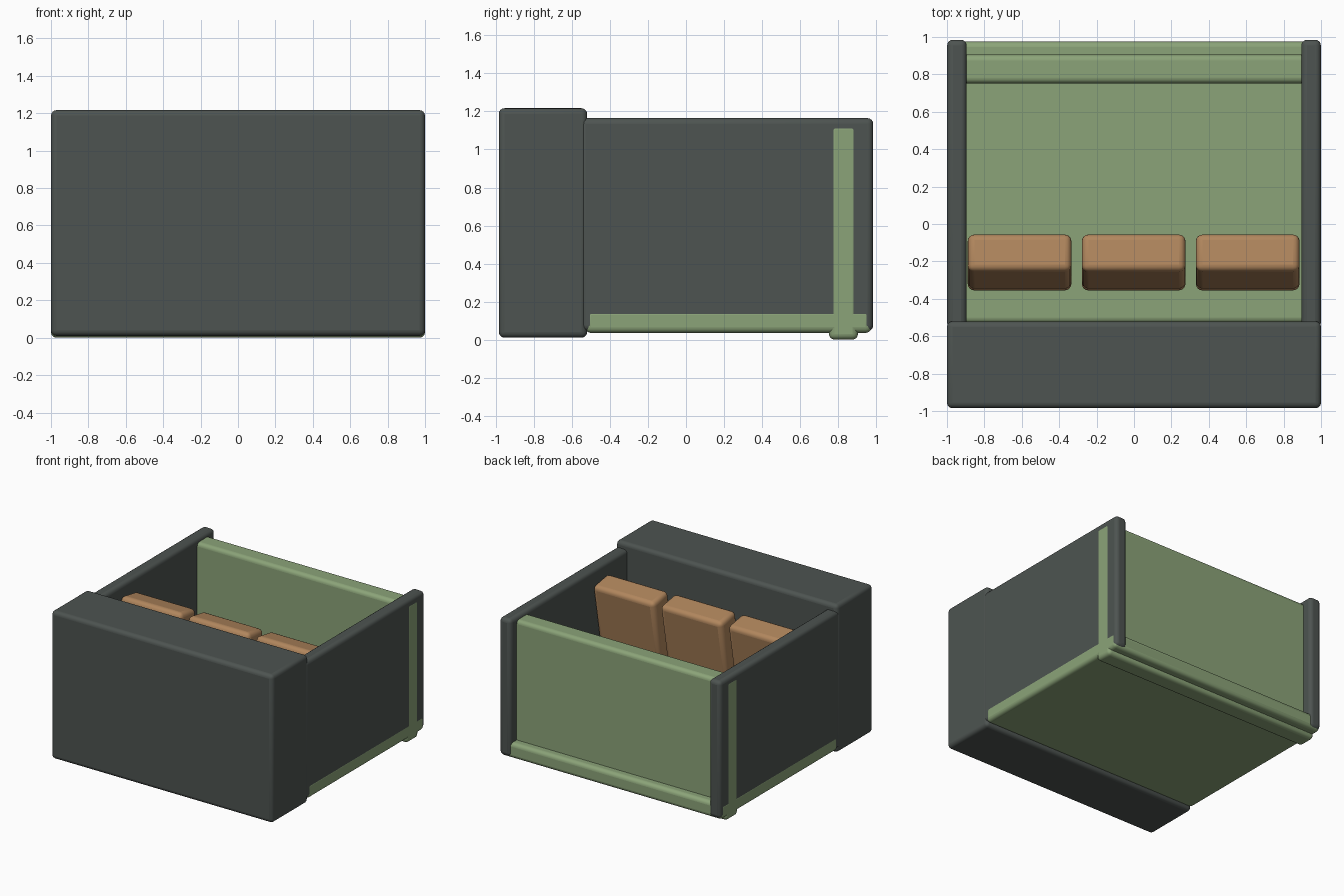
import bpy
import math
from mathutils import Matrix

if "Cube" in bpy.data.objects:
    bpy.data.objects.remove(bpy.data.objects["Cube"])


def material(name, color):
    m = bpy.data.materials.new(name)
    m.diffuse_color = (*color, 1)
    m.use_nodes = True
    m.node_tree.nodes["Principled BSDF"].inputs["Base Color"].default_value = m.diffuse_color
    return m


DARK = material("dark_fabric", (0.075, 0.088, 0.082))
GREEN = material("green_fabric", (0.26, 0.37, 0.19))
TAN = material("tan_fabric", (0.44, 0.24, 0.11))


def soft_box(name, lo, hi, mat, radius=0.03, tilt=0):
    """Box between two corners with rounded edges, optionally tilted about x."""
    size = [b - a for a, b in zip(lo, hi)]
    centre = [(a + b) / 2 for a, b in zip(lo, hi)]
    bpy.ops.mesh.primitive_cube_add(size=1, location=centre)
    ob = bpy.context.object
    ob.name = name
    ob.data.transform(Matrix.Diagonal((*size, 1)))
    ob.rotation_euler.x = tilt
    bevel = ob.modifiers.new("rounded_edges", "BEVEL")
    bevel.width = radius
    bevel.segments = 4
    ob.data.materials.append(mat)
    bpy.ops.object.shade_smooth_by_angle(angle=math.radians(35))
    return ob


# Thick front block
soft_box("front_block", (-1, -0.985, 0.01), (1, -0.52, 1.217), DARK)

# Side panels
for side, x in (("left", -0.947), ("right", 0.947)):
    soft_box(side + "_panel", (x - 0.052, -0.56, 0.045),
             (x + 0.052, 0.985, 1.165), DARK)

# Floor slab and back wall, flush with the outer sides
soft_box("floor_slab", (-1, -0.53, 0.035), (1, 0.975, 0.16), GREEN)
soft_box("back_wall", (-1, 0.752, 0), (1, 0.905, 1.135), GREEN)

# Three leaning cushions on upright bases
for i in range(3):
    x = -0.612 + 0.61 * i
    soft_box(f"leaning_cushion_{i + 1}", (x - 0.277, -0.302, 0.49),
             (x + 0.277, -0.1, 1.075), TAN, 0.035, math.radians(-10))
    soft_box(f"cushion_base_{i + 1}", (x - 0.277, -0.355, 0.14),
             (x + 0.277, -0.07, 0.53), TAN, 0.035)
